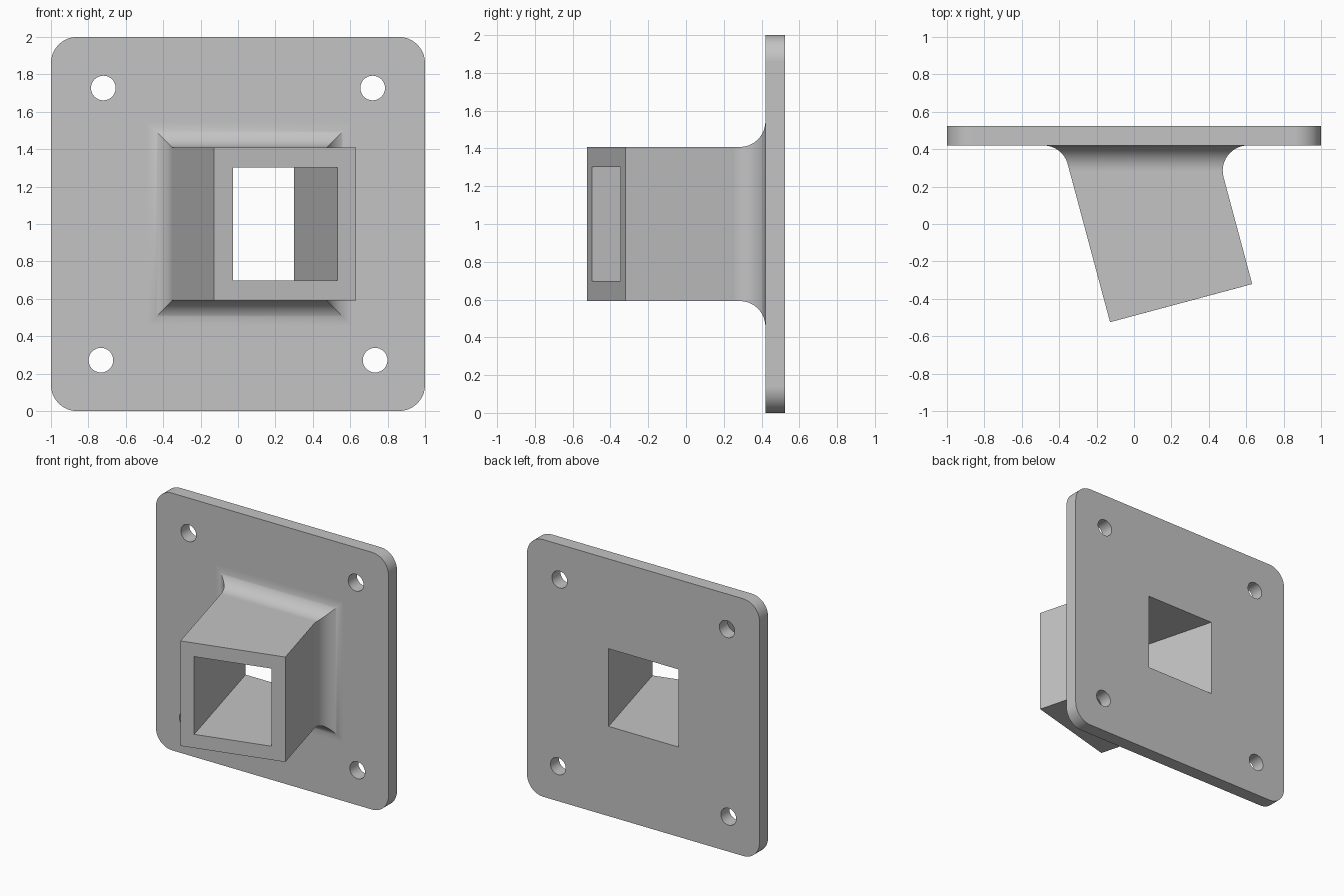
import bpy, bmesh, math

cube = bpy.data.objects.get("Cube")
if cube:
    bpy.data.objects.remove(cube, do_unlink=True)

TILT = math.tan(math.radians(15))   # sideways lean of the socket
FACE, BACK = 0.42, 0.525            # front and back of the plate
MID = 1.0                           # height of the socket axis
R = 0.135                           # fillet radius

grey = bpy.data.materials.new("plain grey")
grey.use_nodes = True
grey.diffuse_color = (0.55, 0.55, 0.55, 1)
grey.node_tree.nodes["Principled BSDF"].inputs["Base Color"].default_value = grey.diffuse_color


def loft(name, rings, cap=True):
    """Skin a chain of rings; cap the ends, or join the last ring to the first."""
    bm = bmesh.new()
    loops = [[bm.verts.new(p) for p in ring] for ring in rings]
    chain = list(zip(loops, loops[1:])) + ([] if cap else [(loops[-1], loops[0])])
    for a, b in chain:
        for i in range(len(a)):
            j = (i + 1) % len(a)
            bm.faces.new((a[i], a[j], b[j], b[i]))
    if cap:
        bm.faces.new(loops[0])
        bm.faces.new(loops[-1])
    bmesh.ops.recalc_face_normals(bm, faces=bm.faces)
    mesh = bpy.data.meshes.new(name)
    bm.to_mesh(mesh)
    bm.free()
    mesh.materials.append(grey)
    obj = bpy.data.objects.new(name, mesh)
    bpy.context.collection.objects.link(obj)
    return obj


def activate(obj):
    bpy.ops.object.select_all(action="DESELECT")
    obj.select_set(True)
    bpy.context.view_layer.objects.active = obj


def finish(obj):
    activate(obj)
    bpy.ops.object.shade_smooth_by_angle(angle=math.radians(30))
    mod = obj.modifiers.new("even shading", "WEIGHTED_NORMAL")
    mod.keep_sharp = True


def arc(cx, cz, r, start, sweep, steps):
    return [(cx + r * math.cos(start + sweep * i / steps),
             cz + r * math.sin(start + sweep * i / steps)) for i in range(steps + 1)]


def extrude(name, outline, y0, y1):
    return loft(name, [[(x, y, z) for x, z in outline] for y in (y0, y1)])


def box_ring(left, right, half):
    """Four corners from a left and a right (x, y) point and a half height."""
    return [(*left, MID - half), (*right, MID - half), (*right, MID + half), (*left, MID + half)]


def slide(point, y):
    """Move a plan point along the tilted axis to depth y."""
    return (point[0] - (y - point[1]) * TILT, y)


# Mounting plate with rounded corners
corner = 0.14
outline = []
for k, (sx, sz) in enumerate(((1, 1), (-1, 1), (-1, -1), (1, -1))):
    c = 1 - corner
    outline += arc(sx * c, MID + sz * c, corner, k * math.pi / 2, math.pi / 2, 12)
plate = extrude("mounting_plate", outline, FACE, BACK)

# Socket plan points at the open front end
outer_l, outer_r = (-0.128, -0.525), (0.632, -0.321)
inner_l, inner_r = (-0.028, -0.498), (0.532, -0.348)
OUTER_H, INNER_H = 0.408, 0.302

# Screw holes and bore through the plate
cutters = []
for x, z in ((0.72, 1.727), (0.733, 0.272)):
    for side in (-1, 1):
        circle = arc(side * x, z, 0.066, 0, math.tau, 32)[:-1]
        cutters.append(extrude("screw_hole_cutter", circle, FACE - 0.1, BACK + 0.1))
cutters.append(loft("bore_cutter", [box_ring(slide(inner_l, y), slide(inner_r, y), INNER_H)
                                    for y in (FACE - 0.1, BACK + 0.1)]))
for cutter in cutters:
    mod = plate.modifiers.new("cut", "BOOLEAN")
    mod.operation, mod.solver, mod.object = "DIFFERENCE", "EXACT", cutter
    activate(plate)
    bpy.ops.object.modifier_apply(modifier=mod.name)
    bpy.data.objects.remove(cutter, do_unlink=True)
finish(plate)


def flare(y, lean):
    """Outward growth of a wall at depth y; lean is its outward x per unit y."""
    slant = math.hypot(1, lean)
    # arc centre, touching both the wall and the plate
    cx, cy = lean * (FACE - R) + R * slant, FACE - R
    touch = cy + R * lean / slant
    if y <= touch:
        return lean * y
    return cx - math.sqrt(max(R * R - (y - cy) ** 2, 0))


# Tilted socket flaring into the plate, with a square bore
rings = [box_ring(outer_l, outer_r, OUTER_H)]
start = FACE - R * (1 + math.sin(math.radians(15)))
base_l, base_r = slide(outer_l, 0)[0], slide(outer_r, 0)[0]
STEPS = 20
for i in range(STEPS + 1):
    y = start + (FACE - start) * math.sin(math.pi / 2 * i / STEPS)
    rings.append(box_ring((base_l - flare(y, TILT), y), (base_r + flare(y, -TILT), y),
                          OUTER_H + flare(y, 0)))
rings.append(box_ring(slide(inner_l, FACE), slide(inner_r, FACE), INNER_H))
rings.append(box_ring(inner_l, inner_r, INNER_H))
finish(loft("tilted_socket", rings, cap=False))
